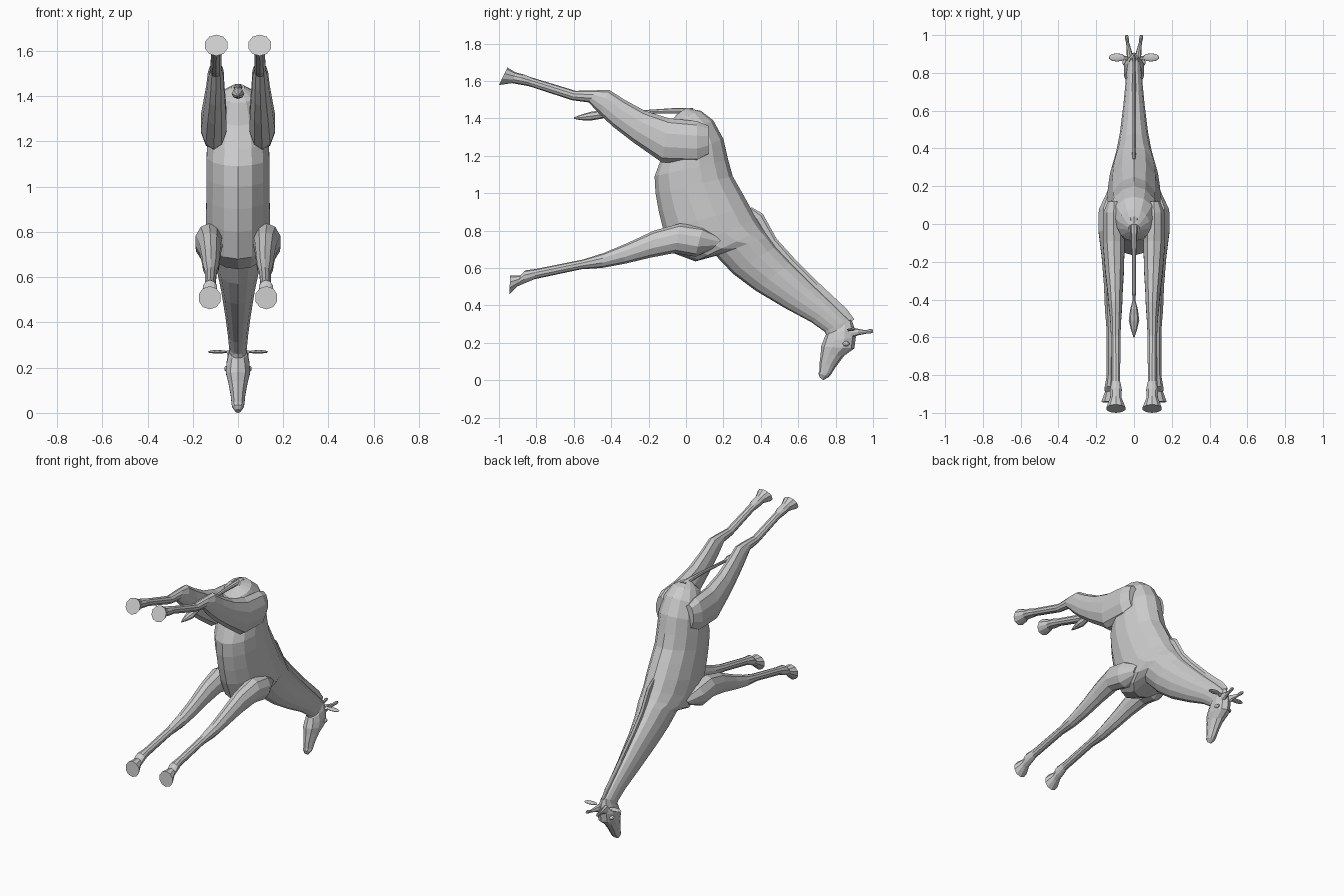
import bpy, bmesh
from math import cos, sin, pi


def finish(name, bm, mirror=False):
    bmesh.ops.recalc_face_normals(bm, faces=bm.faces)
    me = bpy.data.meshes.new(name)
    bm.to_mesh(me)
    bm.free()
    ob = bpy.data.objects.new(name, me)
    bpy.context.collection.objects.link(ob)
    if mirror:
        ob.modifiers.new("Mirror", 'MIRROR').use_mirror_merge = False
    return ob


def loft(name, rings, n=8, mirror=False):
    """Each ring: edge point A (y, z), opposite edge point B (y, z), centre x, half width."""
    bm = bmesh.new()
    loops = []
    for ay, az, by, bz, x, w in rings:
        cy, cz, hy, hz = (ay + by) / 2, (az + bz) / 2, (ay - by) / 2, (az - bz) / 2
        loops.append([bm.verts.new((x + w * sin(2 * pi * i / n),
                                    cy + hy * cos(2 * pi * i / n),
                                    cz + hz * cos(2 * pi * i / n))) for i in range(n)])
    for a, b in zip(loops, loops[1:]):
        for i in range(n):
            j = (i + 1) % n
            bm.faces.new((a[i], a[j], b[j], b[i]))
    bm.faces.new(loops[0])
    bm.faces.new(loops[-1])
    return finish(name, bm, mirror)


def blob(name, loc, size, mirror=True):
    bm = bmesh.new()
    bmesh.ops.create_icosphere(bm, subdivisions=2, radius=1)
    for v in bm.verts:
        v.co = [c + s * p for c, s, p in zip(loc, size, v.co)]
    return finish(name, bm, mirror)


# torso and neck: back edge, belly edge
loft("body_and_neck", [
    (0.00, 1.455, -0.05, 1.42, 0, 0.03),
    (0.08, 1.44, -0.09, 1.37, 0, 0.085),
    (0.145, 1.39, -0.10, 1.27, 0, 0.12),
    (0.20, 1.29, -0.14, 1.165, 0, 0.138),
    (0.225, 1.18, -0.168, 1.09, 0, 0.142),
    (0.25, 1.09, -0.163, 1.00, 0, 0.142),
    (0.29, 1.02, -0.145, 0.90, 0, 0.143),
    (0.34, 0.93, -0.12, 0.80, 0, 0.145),
    (0.38, 0.86, -0.07, 0.68, 0, 0.14),
    (0.41, 0.81, 0.05, 0.635, 0, 0.13),
    (0.44, 0.77, 0.16, 0.665, 0, 0.112),
    (0.48, 0.715, 0.25, 0.57, 0, 0.095),
    (0.56, 0.63, 0.37, 0.48, 0, 0.076),
    (0.69, 0.50, 0.53, 0.385, 0, 0.058),
    (0.80, 0.395, 0.67, 0.31, 0, 0.046),
    (0.875, 0.32, 0.74, 0.26, 0, 0.04),
    (0.885, 0.27, 0.76, 0.22, 0, 0.035)], 14)

# head: forehead edge, jaw edge
loft("head", [
    (0.885, 0.325, 0.79, 0.28, 0, 0.03),
    (0.90, 0.28, 0.745, 0.24, 0, 0.045),
    (0.908, 0.23, 0.732, 0.205, 0, 0.054),
    (0.90, 0.17, 0.722, 0.18, 0, 0.056),
    (0.845, 0.13, 0.72, 0.14, 0, 0.045),
    (0.80, 0.07, 0.714, 0.09, 0, 0.034),
    (0.778, 0.035, 0.713, 0.05, 0, 0.03),
    (0.765, 0.018, 0.708, 0.035, 0, 0.027),
    (0.735, 0.0, 0.715, 0.015, 0, 0.012)], 10)

# thin mane along the back of the neck
loft("mane", [
    (0.35, 0.925, 0.33, 0.90, 0, 0.008),
    (0.41, 0.89, 0.37, 0.85, 0, 0.012),
    (0.435, 0.845, 0.40, 0.80, 0, 0.012),
    (0.485, 0.755, 0.44, 0.73, 0, 0.012),
    (0.58, 0.65, 0.54, 0.61, 0, 0.012),
    (0.71, 0.52, 0.67, 0.48, 0, 0.011),
    (0.86, 0.38, 0.82, 0.34, 0, 0.01),
    (0.90, 0.325, 0.86, 0.30, 0, 0.008)], 6)

# horns, ears, eyes
loft("horns", [
    (0.88, 0.285, 0.88, 0.225, 0.02, 0.018),
    (0.92, 0.275, 0.92, 0.24, 0.026, 0.013),
    (0.96, 0.267, 0.96, 0.248, 0.034, 0.008),
    (0.985, 0.274, 0.985, 0.25, 0.038, 0.01),
    (1.0, 0.27, 1.0, 0.254, 0.039, 0.007)], 8, True)
loft("ears", [
    (0.89, 0.275, 0.865, 0.26, 0.035, 0.01),
    (0.89, 0.275, 0.87, 0.265, 0.05, 0.01)], 6, True)
blob("ear_flaps", (0.09, 0.882, 0.27), (0.045, 0.022, 0.008))
blob("eyes", (0.047, 0.855, 0.195), (0.014, 0.02, 0.014))

# front legs: upper edge, lower edge
loft("front_legs", [
    (0.20, 0.76, 0.14, 0.70, 0.10, 0.04),
    (0.09, 0.82, 0.05, 0.66, 0.12, 0.07),
    (-0.03, 0.838, -0.06, 0.68, 0.128, 0.062),
    (-0.17, 0.80, -0.19, 0.655, 0.123, 0.05),
    (-0.32, 0.73, -0.33, 0.622, 0.12, 0.041),
    (-0.44, 0.68, -0.45, 0.60, 0.12, 0.036),
    (-0.55, 0.645, -0.56, 0.593, 0.12, 0.027),
    (-0.80, 0.595, -0.81, 0.54, 0.122, 0.024),
    (-0.86, 0.587, -0.87, 0.515, 0.124, 0.033),
    (-0.885, 0.56, -0.90, 0.502, 0.125, 0.031),
    (-0.94, 0.56, -0.945, 0.458, 0.125, 0.051)], 10, True)

# hind legs: upper edge, lower edge
loft("hind_legs", [
    (0.12, 1.36, 0.12, 1.20, 0.105, 0.035),
    (0.06, 1.385, 0.06, 1.16, 0.108, 0.058),
    (-0.09, 1.40, -0.13, 1.165, 0.107, 0.06),
    (-0.22, 1.44, -0.28, 1.27, 0.103, 0.052),
    (-0.33, 1.50, -0.39, 1.355, 0.10, 0.042),
    (-0.41, 1.552, -0.46, 1.42, 0.098, 0.037),
    (-0.48, 1.55, -0.52, 1.485, 0.097, 0.031),
    (-0.59, 1.547, -0.61, 1.497, 0.097, 0.026),
    (-0.83, 1.62, -0.84, 1.572, 0.096, 0.024),
    (-0.87, 1.635, -0.885, 1.58, 0.096, 0.033),
    (-0.91, 1.645, -0.93, 1.588, 0.096, 0.031),
    (-0.955, 1.672, -1.0, 1.578, 0.096, 0.053)], 10, True)

# tail with tuft
loft("tail", [
    (0.04, 1.455, 0.02, 1.42, 0, 0.025),
    (-0.06, 1.455, -0.05, 1.425, 0, 0.016),
    (-0.18, 1.447, -0.18, 1.425, 0, 0.011),
    (-0.41, 1.432, -0.41, 1.414, 0, 0.009),
    (-0.45, 1.443, -0.45, 1.398, 0, 0.02),
    (-0.51, 1.435, -0.51, 1.388, 0, 0.028),
    (-0.56, 1.42, -0.56, 1.39, 0, 0.016),
    (-0.60, 1.405, -0.60, 1.397, 0, 0.003)], 8)
